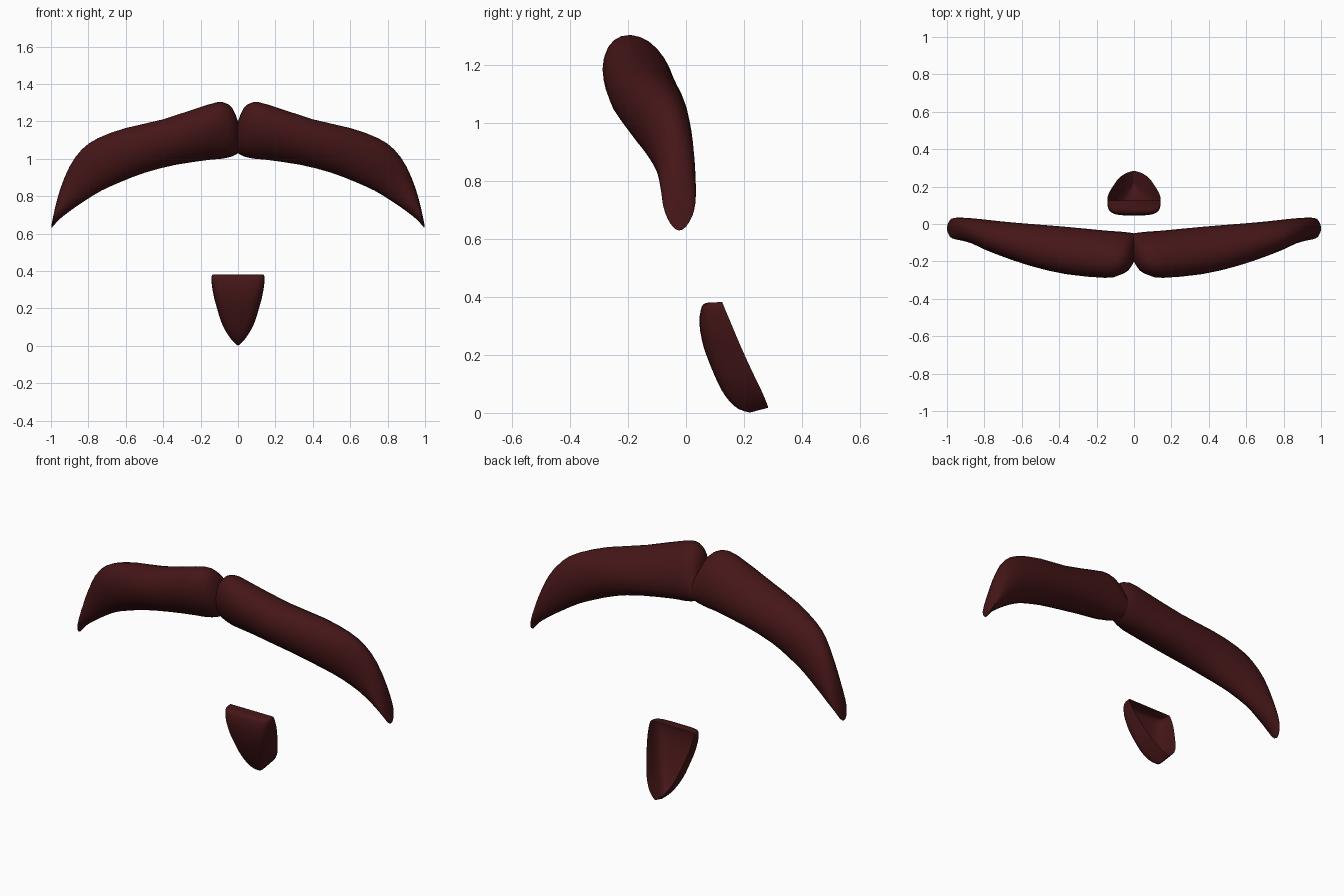
import bpy, bmesh
from math import sin, cos, pi, copysign

if "Cube" in bpy.data.objects:
    bpy.data.objects.remove(bpy.data.objects["Cube"])

hair = bpy.data.materials.new("dark_red_hair")
hair.diffuse_color = (0.06, 0.008, 0.009, 1)
hair.use_nodes = True
hair.node_tree.nodes["Principled BSDF"].inputs["Base Color"].default_value = hair.diffuse_color


def loft(name, rings, closed, cap_first=False, cap_last=False, smooth=60):
    """Skin a list of point rings into one smooth object."""
    bm = bmesh.new()
    rows = [[bm.verts.new(p) for p in ring] for ring in rings]
    n = len(rows[0])
    for a, b in zip(rows, rows[1:]):
        for i in range(n if closed else n - 1):
            j = (i + 1) % n
            bm.faces.new((a[i], a[j], b[j], b[i]))
    if cap_first:
        bm.faces.new(rows[0][::-1])
    if cap_last:
        bm.faces.new(rows[-1])
    bmesh.ops.recalc_face_normals(bm, faces=bm.faces)
    mesh = bpy.data.meshes.new(name)
    bm.to_mesh(mesh)
    bm.free()
    mesh.materials.append(hair)
    obj = bpy.data.objects.new(name, mesh)
    bpy.context.collection.objects.link(obj)
    bpy.ops.object.select_all(action='DESELECT')
    obj.select_set(True)
    bpy.context.view_layer.objects.active = obj
    bpy.ops.object.shade_smooth_by_angle(angle=smooth * pi / 180)
    return obj


def refine(rows):
    """Insert one curved in-between row between every two rows."""
    out = []
    for i in range(len(rows) - 1):
        p0, p3 = rows[max(i - 1, 0)], rows[min(i + 2, len(rows) - 1)]
        out.append(rows[i])
        out.append(tuple((9 * (b + c) - a - d) / 16
                         for a, b, c, d in zip(p0, rows[i], rows[i + 1], p3)))
    return out + [rows[-1]]


# Moustache half: top x, top z, bottom x, bottom z, back y, front y, tip rounding
sections = [
    (0, 1.20, 0, 1.03, -.05, -.20, 0),
    (.03, 1.27, .03, 1.013, -.045, -.248, 0),
    (.08, 1.303, .09, 1.0, -.04, -.276, 0),
    (.16, 1.29, .15, .995, -.035, -.288, 0),
    (.40, 1.212, .33, .968, -.015, -.268, 0),
    (.60, 1.165, .50, .925, 0, -.225, 0),
    (.75, 1.11, .63, .875, .012, -.176, 0),
    (.835, 1.05, .73, .83, .022, -.14, 0),
    (.90, .96, .82, .775, .03, -.105, 0),
    (.95, .84, .90, .72, .034, -.088, 0),
    (.98, .73, .96, .672, .032, -.08, .02),
    (1.0, .631, .996, .629, .024, -.07, .055),
]


def moustache_ring(s, side, n=24):
    tx, tz, bx, bz, yb, yf, lift = s
    # the thick inner part leans so that its front bulges upward
    lean = .3 * (tz - bz) * max(0, min(1, (.7 - tx) / .5))
    fit = 1 / (1 + (lean / (tz - bz)) ** 2) ** .5
    ring = []
    for i in range(n):
        a = 2 * pi * i / n
        u, v = cos(a) / 2, sin(a) / 2
        bow = lift * (2 * v) ** 2
        ring.append((side * ((tx + bx) / 2 + u * (tx - bx) - .3 * bow),
                     (yb + yf) / 2 + v * (yb - yf),
                     (tz + bz) / 2 + fit * (u * (tz - bz) - v * lean) + bow))
    return ring


for side, label in ((1, "right"), (-1, "left")):
    loft("moustache_" + label, [moustache_ring(s, side) for s in refine(sections)],
         True, cap_last=True)

# Chin beard, a shell open at the back: half width, front y, front z, rim y, rim z
chin = [
    (.136, .080, .381, .125, .382),
    (.140, .060, .375, .128, .375),
    (.142, .051, .355, .135, .357),
    (.138, .046, .31, .155, .31),
    (.126, .055, .25, .180, .25),
    (.112, .070, .20, .202, .20),
    (.092, .098, .13, .232, .135),
    (.070, .122, .08, .254, .09),
    (.046, .150, .04, .270, .055),
    (.022, .182, .013, .279, .032),
    (.002, .220, .001, .284, .018),
]


def chin_ring(s, n=20, power=.45):
    w, yf, zf, yb, zb = s
    ring = []
    for i in range(n + 1):
        a = pi * i / n
        x = copysign(abs(cos(a)) ** power, cos(a)) if i != n / 2 else 0
        d = abs(sin(a)) ** power if 0 < i < n else 0
        ring.append((w * x, yb + (yf - yb) * d, zb + (zf - zb) * d))
    return ring


loft("chin_beard", [chin_ring(s) for s in refine(chin)], False,
     cap_first=True, cap_last=True)
